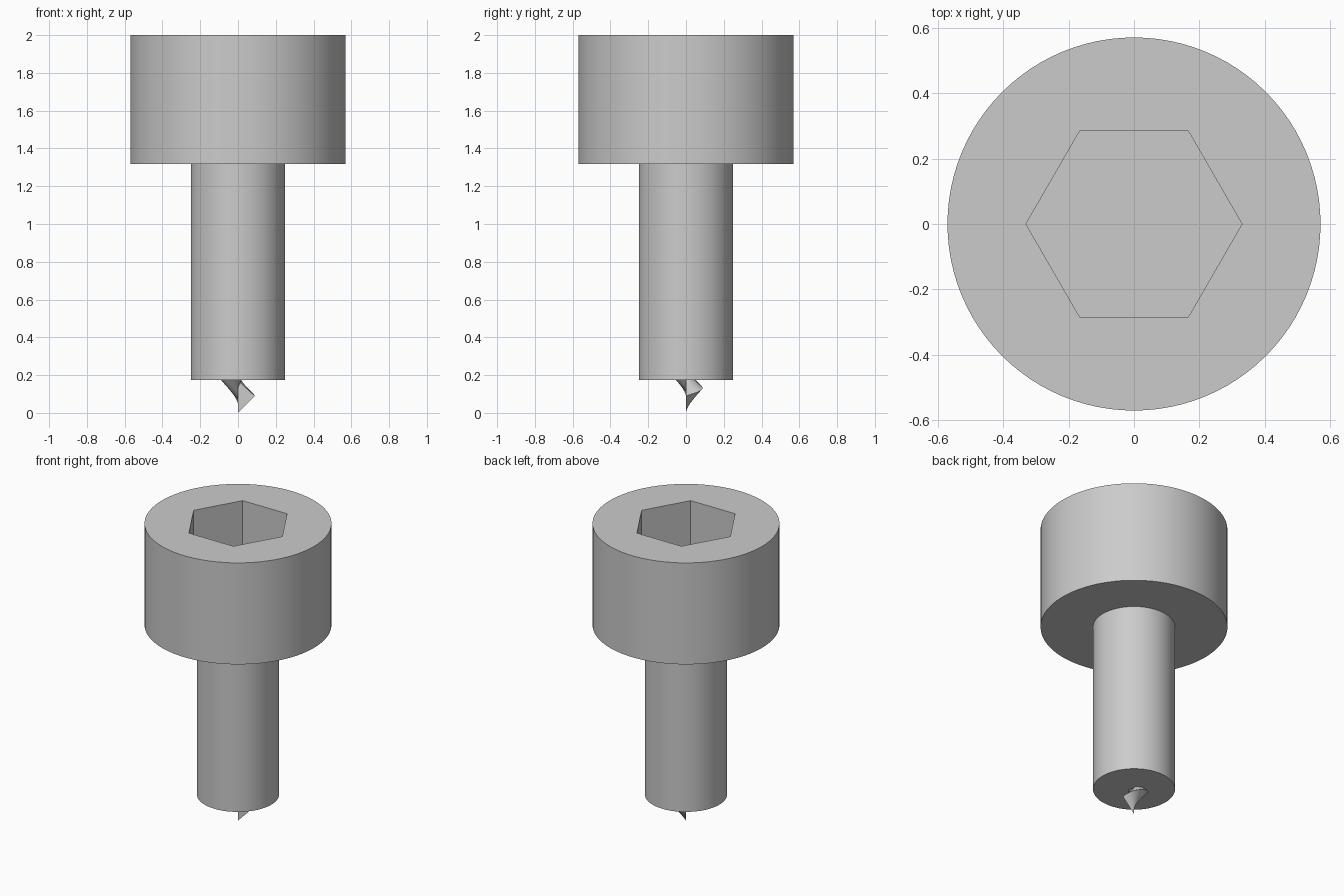
import bpy
import bmesh
from math import cos, sin, radians, tau

cube = bpy.data.objects.get("Cube")
if cube:
    bpy.data.objects.remove(cube, do_unlink=True)

# Plain steel grey
steel = bpy.data.materials.new("steel grey")
steel.use_nodes = True
steel.diffuse_color = (0.6, 0.6, 0.6, 1)
steel.node_tree.nodes["Principled BSDF"].inputs["Base Color"].default_value = (0.6, 0.6, 0.6, 1)


def prism(name, sides, radius, low, high):
    bpy.ops.mesh.primitive_cylinder_add(
        vertices=sides, radius=radius, depth=high - low, location=(0, 0, (low + high) / 2))
    obj = bpy.context.object
    obj.name = name
    obj.data.materials.append(steel)
    return obj


def smooth(obj):
    bpy.ops.object.select_all(action='DESELECT')
    obj.select_set(True)
    bpy.context.view_layer.objects.active = obj
    bpy.ops.object.shade_smooth_by_angle(angle=radians(30))


# Cap head with a hexagonal socket whose corners point along x
head = prism("head", 96, 0.57, 1.317, 2.0)
cutter = prism("socket_cutter", 6, 0.33, 1.66, 2.2)
cutter.rotation_euler.z = radians(90)
cutter.hide_render = True
cut = head.modifiers.new("socket", 'BOOLEAN')
cut.operation = 'DIFFERENCE'
cut.solver = 'EXACT'
cut.object = cutter
bpy.ops.object.select_all(action='DESELECT')
head.select_set(True)
bpy.context.view_layer.objects.active = head
bpy.ops.object.modifier_apply(modifier=cut.name)
bpy.data.objects.remove(cutter, do_unlink=True)
smooth(head)

# Plain shank, let slightly into the head
shank = prism("shank", 96, 0.25, 0.175, 1.33)
smooth(shank)

# Helical tip: a triangle swept up and around the axis into the shank
pitch, reach, steps = 0.17, 0.088, 40
bm = bmesh.new()
sections = []
for i in range(steps + 5):
    turn = i / steps
    rise = turn * pitch
    a = turn * tau
    sections.append([bm.verts.new(p) for p in (
        (0, 0, rise),
        (reach * cos(a), reach * sin(a), rise + pitch / 2 + 0.005),
        (0, 0, rise + pitch))])
for lower, upper in zip(sections, sections[1:]):
    for k in range(2):
        bm.faces.new((lower[k], upper[k], upper[k + 1], lower[k + 1]))
bm.faces.new(sections[0])
bm.faces.new(reversed(sections[-1]))
# Outward normals: the starting face looks to the front
bm.normal_update()
bm.faces.ensure_lookup_table()
bmesh.ops.recalc_face_normals(bm, faces=bm.faces)
if bm.faces[-2].normal.y > 0:
    bmesh.ops.reverse_faces(bm, faces=bm.faces)
mesh = bpy.data.meshes.new("helical_tip")
bm.to_mesh(mesh)
bm.free()
mesh.materials.append(steel)
tip = bpy.data.objects.new("helical_tip", mesh)
bpy.context.collection.objects.link(tip)
smooth(tip)
